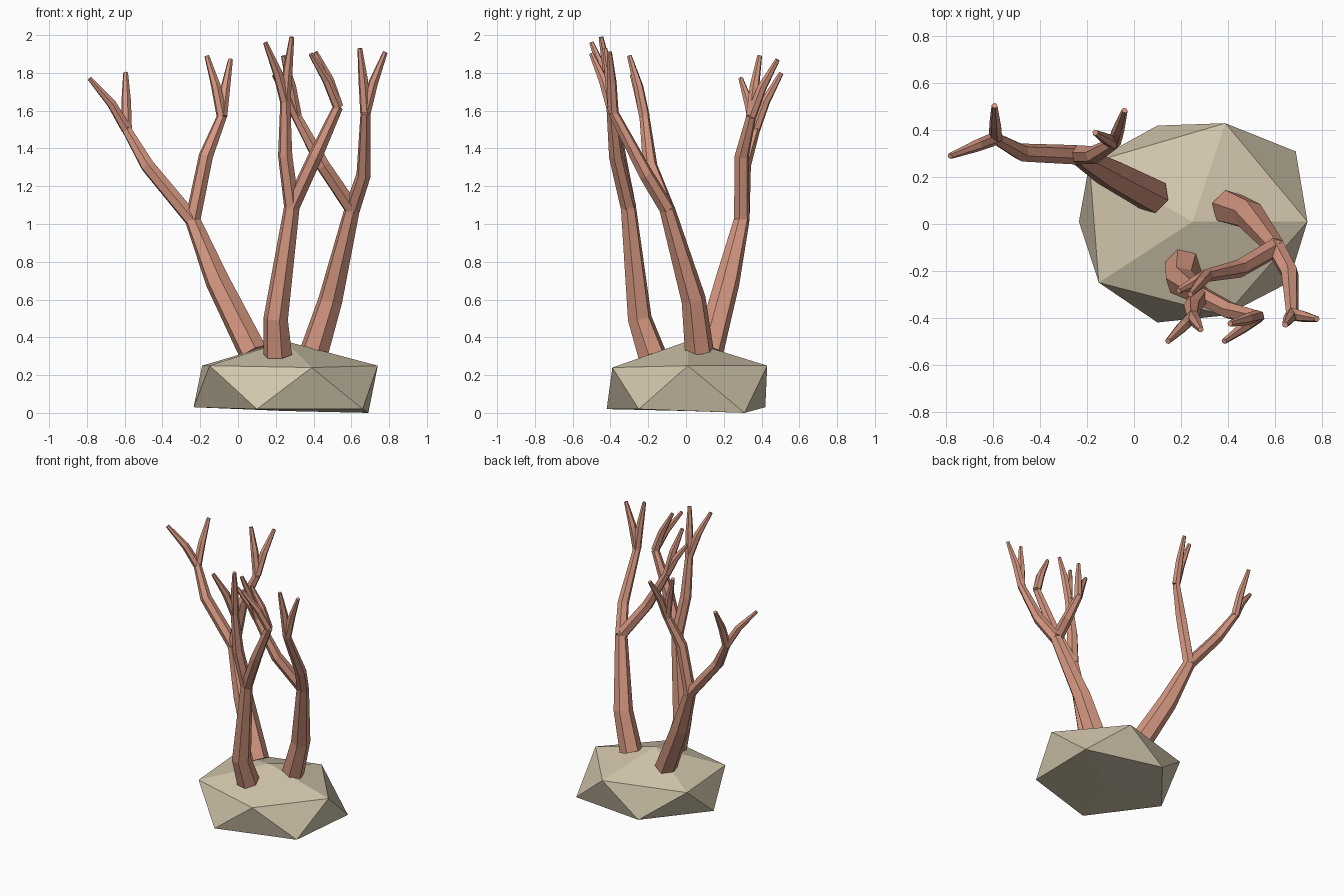
import bpy
import bmesh
from mathutils import Vector

default_cube = bpy.data.objects.get("Cube")
if default_cube:
    bpy.data.objects.remove(default_cube, do_unlink=True)


def make_material(name, colour):
    material = bpy.data.materials.new(name)
    material.use_nodes = True
    material.diffuse_color = colour
    material.node_tree.nodes["Principled BSDF"].inputs["Base Color"].default_value = colour
    return material


coral_pink = make_material("coral pink", (0.67, 0.31, 0.22, 1))
sand_stone = make_material("sand stone", (0.64, 0.56, 0.41, 1))


def finish(bm, name, material):
    bmesh.ops.recalc_face_normals(bm, faces=bm.faces[:])
    mesh = bpy.data.meshes.new(name)
    bm.to_mesh(mesh)
    bm.free()
    mesh.materials.append(material)
    obj = bpy.data.objects.new(name, mesh)
    bpy.context.collection.objects.link(obj)
    return obj


def add_limb(bm, points, radii, sides=6):
    """Tapered, capped limb whose rings follow the path without twisting."""
    points = [Vector(p) for p in points]
    last = len(points) - 1
    rings = []
    direction = (points[1] - points[0]).normalized()
    side = direction.orthogonal().normalized()
    for i, (point, radius) in enumerate(zip(points, radii)):
        tangent = (points[min(i + 1, last)] - points[max(i - 1, 0)]).normalized()
        turn = direction.rotation_difference(tangent)
        side = turn @ side
        direction = tangent
        other = direction.cross(side)
        ring = []
        for k in range(sides):
            angle = 2 * pi * k / sides
            ring.append(bm.verts.new(point + radius * (cos(angle) * side + sin(angle) * other)))
        rings.append(ring)
    for lower, upper in zip(rings, rings[1:]):
        for k in range(sides):
            n = (k + 1) % sides
            bm.faces.new((lower[k], lower[n], upper[n], upper[k]))
    bm.faces.new(rings[0][::-1])
    bm.faces.new(rings[-1])


from math import cos, sin, pi


def twig_path(start, tip):
    """Twigs rise a little before they spread."""
    start, tip = Vector(start), Vector(tip)
    middle = start.lerp(tip, 0.4)
    middle.z = (start.z + tip.z) / 2
    return start, middle, tip


def coral_tree(name, trunk, branches):
    bm = bmesh.new()
    add_limb(bm, trunk, (0.078, 0.066, 0.042))
    finish(bm, name + "_trunk", coral_pink)
    for label, (bend, end, *tips) in zip(("outer", "inner"), branches):
        bm = bmesh.new()
        add_limb(bm, (trunk[-1], bend, end), (0.042, 0.039, 0.027))
        finish(bm, f"{name}_{label}_branch", coral_pink)
        bm = bmesh.new()
        for tip in tips:
            add_limb(bm, twig_path(end, tip), (0.029, 0.026, 0.013))
        finish(bm, f"{name}_{label}_twigs", coral_pink)


# Rock: faceted boulder with a peak, a shoulder ring and a flat foot ring
shoulder = [(.74, .01, .25), (.39, .43, .25), (-.19, .26, .25),
            (-.15, -.25, .25), (.39, -.39, .24)]
foot = [(.69, .31, 0), (.1, .42, .03), (-.235, .01, .03),
        (.1, -.42, .02), (.66, -.25, .02)]
bm = bmesh.new()
peak = bm.verts.new((.25, .01, .38))
base = bm.verts.new((.25, .01, .01))
upper = [bm.verts.new(p) for p in shoulder]
lower = [bm.verts.new(p) for p in foot]
for i in range(len(upper)):
    n = (i + 1) % len(upper)
    bm.faces.new((peak, upper[i], upper[n]))
    bm.faces.new((upper[i], lower[i], upper[n]))
    bm.faces.new((upper[n], lower[i], lower[n]))
    bm.faces.new((base, lower[n], lower[i]))
finish(bm, "rock", sand_stone)

# Coral leaning back; each branch lists its bend, its end and two twig tips
coral_tree(
    "rear_coral",
    [(.08, .12, .32), (-.11, .22, .7), (-.24, .295, 1.02)],
    [
        [(-.48, .305, 1.31), (-.59, .365, 1.5), (-.785, .29, 1.77), (-.595, .505, 1.8)],
        [(-.17, .295, 1.36), (-.085, .345, 1.57), (-.165, .39, 1.89), (-.04, .485, 1.87)],
    ],
)

# Coral leaning to the side
coral_tree(
    "side_coral",
    [(.405, .07, .33), (.49, .04, .6), (.605, -.1, 1.08)],
    [
        [(.665, -.21, 1.26), (.675, -.385, 1.59), (.645, -.43, 1.93), (.78, -.405, 1.91)],
        [(.45, -.19, 1.31), (.31, -.22, 1.57), (.24, -.3, 1.89), (.19, -.285, 1.79)],
    ],
)

# Coral at the front
coral_tree(
    "front_coral",
    [(.21, -.18, .31), (.2, -.245, .5), (.285, -.305, 1.09)],
    [
        [(.25, -.355, 1.36), (.25, -.395, 1.65), (.145, -.5, 1.96), (.285, -.45, 1.99)],
        [(.41, -.37, 1.36), (.53, -.395, 1.62), (.385, -.5, 1.9), (.41, -.425, 1.91)],
    ],
)
